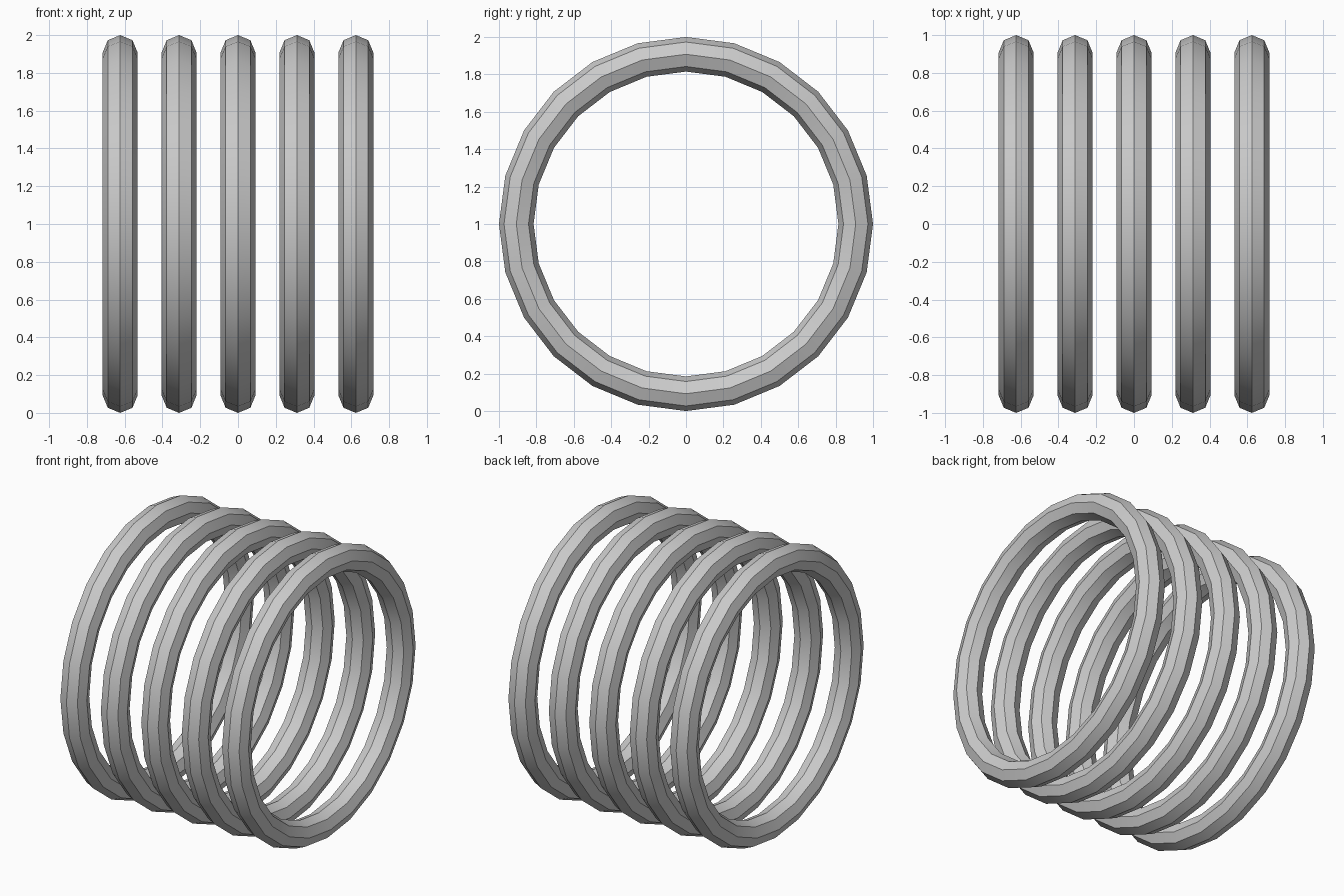
import bpy
import math

cube = bpy.data.objects.get("Cube")
if cube:
    bpy.data.objects.remove(cube, do_unlink=True)

# Plain grey metal
grey = bpy.data.materials.new("grey")
grey.use_nodes = True
colour = (0.6, 0.6, 0.6, 1)
grey.diffuse_color = colour
grey.node_tree.nodes["Principled BSDF"].inputs["Base Color"].default_value = colour

COUNT = 5
SPACING = 0.312
TUBE = 0.0925
RADIUS = 1 - TUBE


def add_ring(name, x):
    """Upright octagonal-section ring whose axis runs along x."""
    bpy.ops.mesh.primitive_torus_add(
        major_segments=24, minor_segments=8,
        major_radius=RADIUS, minor_radius=TUBE,
        location=(x, 0, 1), rotation=(0, math.pi / 2, 0))
    ring = bpy.context.object
    ring.name = name
    ring.data.materials.append(grey)
    # Smooth around the ring, crisp across its section
    bpy.ops.object.shade_smooth_by_angle(angle=math.radians(30))
    return ring


# Row of identical rings
for i in range(COUNT):
    add_ring(f"ring_{i + 1}", (i - (COUNT - 1) / 2) * SPACING)
